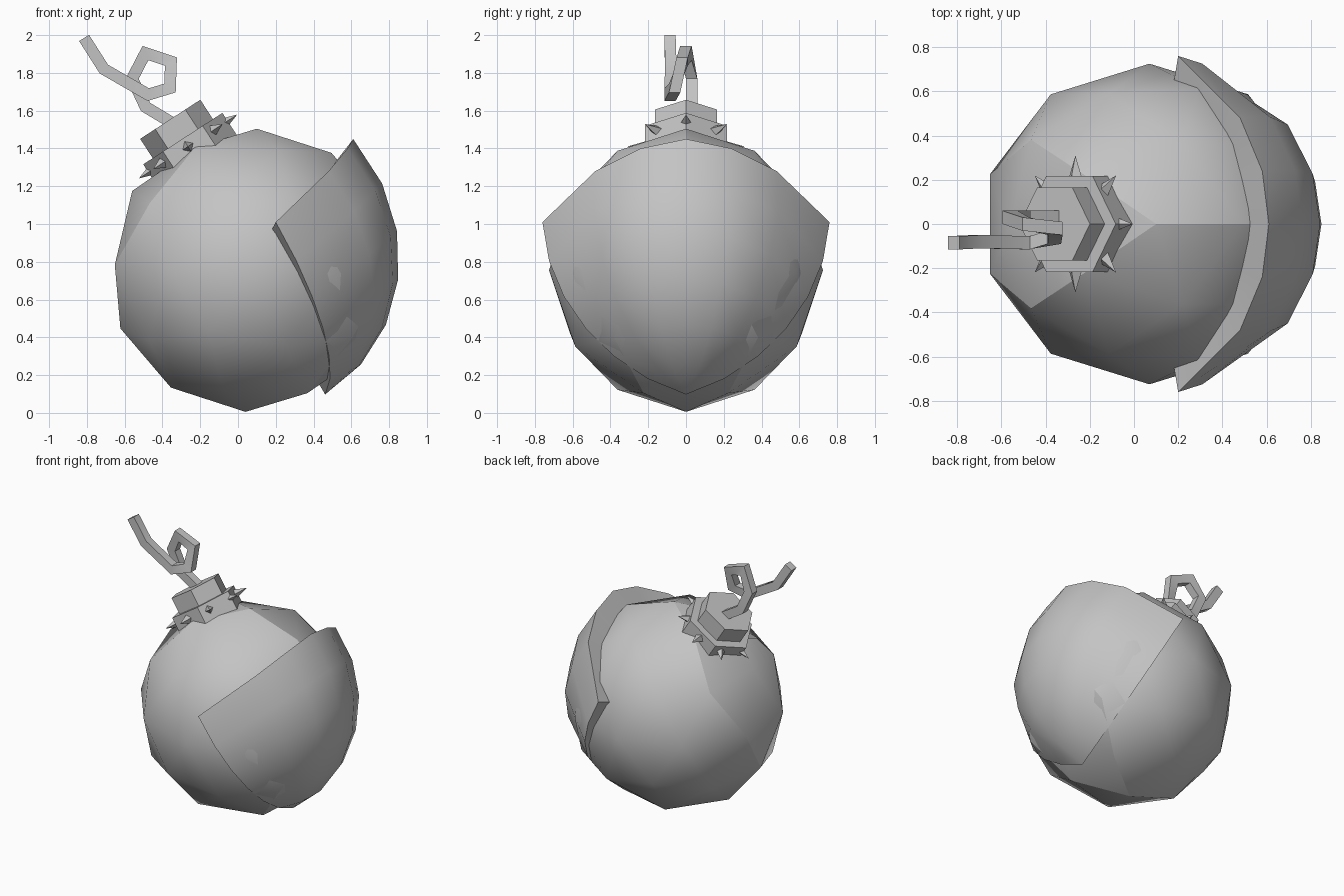
import bpy, bmesh, math
from mathutils import Vector, Matrix

cube = bpy.data.objects.get("Cube")
if cube:
    bpy.data.objects.remove(cube, do_unlink=True)

grey = bpy.data.materials.new("plain_grey")
grey.use_nodes = True
grey.diffuse_color = (0.55, 0.55, 0.55, 1)
grey.node_tree.nodes["Principled BSDF"].inputs["Base Color"].default_value = (0.55, 0.55, 0.55, 1)


def finish(bm, name, smooth=None):
    """Turn a bmesh into a named, coloured object."""
    mesh = bpy.data.meshes.new(name)
    bm.to_mesh(mesh)
    bm.free()
    mesh.materials.append(grey)
    obj = bpy.data.objects.new(name, mesh)
    bpy.context.collection.objects.link(obj)
    if smooth:
        bpy.ops.object.select_all(action='DESELECT')
        obj.select_set(True)
        bpy.context.view_layer.objects.active = obj
        bpy.ops.object.shade_smooth_by_angle(angle=math.radians(smooth))
    return obj


CENTRE = Vector((0.07, 0, 0.755))

# Faceted round body, leaning very slightly
bm = bmesh.new()
bmesh.ops.create_icosphere(
    bm, subdivisions=2, radius=1,
    matrix=Matrix.Translation(CENTRE) @ Matrix.Rotation(math.radians(2.3), 4, 'Y')
    @ Matrix.Diagonal((0.76, 0.725, 0.75, 1)))
finish(bm, "round_body", 22.8)

# Raised shell: columns run from the flared rim down to one point below
rim = [(0.61, 0, 1.45, 0.765), (0.58, 0.24, 1.40, 0.765),
       (0.48, 0.48, 1.28, 0.755), (0.20, 0.76, 1.01, 0.70)]
rim = [(x, -y, z, b) for x, y, z, b in rim[:0:-1]] + rim
foot = (Vector((0.46, 0, 0.10)) - CENTRE).normalized()
ROWS = 6
bm = bmesh.new()
grid = []
for x, y, z, base in rim:
    start = Vector((x, y, z)) - CENTRE
    top, r0 = start.normalized(), start.length
    angle = top.angle(foot)
    column = [bm.verts.new(CENTRE + top * 0.66)]      # lip tucked into the body
    for i in range(ROWS + 1):
        t = i / ROWS
        d = (top * math.sin((1 - t) * angle) + foot * math.sin(t * angle)) / math.sin(angle)
        r = base + (r0 - base) * (1 - t) ** 3 + (0.765 - base) * t ** 3
        column.append(bm.verts.new(CENTRE + d * r))
    grid.append(column)
# Side skirts, also tucked into the body
for edge, place in ((grid[0], 0), (grid[-1], len(grid) + 1)):
    skirt = [bm.verts.new(CENTRE + (v.co - CENTRE).normalized() * 0.64) for v in edge]
    grid.insert(place, skirt)
for a, b in zip(grid, grid[1:]):
    for i in range(ROWS + 1):
        bm.faces.new((a[i], a[i + 1], b[i + 1], b[i]))
bmesh.ops.remove_doubles(bm, verts=bm.verts, dist=0.0005)
bmesh.ops.recalc_face_normals(bm, faces=bm.faces)
if sum(f.normal.dot(f.calc_center_median() - CENTRE) * f.calc_area() for f in bm.faces) < 0:
    bmesh.ops.reverse_faces(bm, faces=bm.faces)
finish(bm, "raised_shell", 28)

# Tilted neck frame, its origin at the ring of spikes
neck = Matrix.Translation((-0.265, 0, 1.41)) @ Matrix.Rotation(math.radians(-33), 4, 'Y')


def prism(name, radius, low, high):
    """Six-sided block along the neck axis."""
    bm = bmesh.new()
    bmesh.ops.create_cone(bm, cap_ends=True, segments=6, radius1=radius, radius2=radius,
                          depth=high - low,
                          matrix=neck @ Matrix.Translation((0, 0, (low + high) / 2))
                          @ Matrix.Rotation(math.radians(90), 4, 'Z'))
    # Keep a corner on the tilt plane
    far = max(abs(v.co.y) for v in bm.verts)
    if far > radius * 0.95:
        turn = neck @ Matrix.Rotation(math.radians(30), 4, 'Z') @ neck.inverted()
        bmesh.ops.transform(bm, matrix=turn, verts=bm.verts)
    return finish(bm, name)


prism("collar", 0.25, -0.12, 0.05)
prism("cap", 0.19, 0.0, 0.172)

# Spikes around the collar
for k in range(8):
    bm = bmesh.new()
    bmesh.ops.create_cone(bm, cap_ends=True, segments=4, radius1=0.038, radius2=0, depth=0.11,
                          matrix=neck @ Matrix.Rotation(k * math.pi / 4, 4, 'Z')
                          @ Matrix.Translation((0.255, 0, 0))
                          @ Matrix.Rotation(math.pi / 2, 4, 'Y'))
    finish(bm, f"spike_{k + 1}")

# Looped fuse: a square section swept along an angular path
path = [Vector(p) for p in (
    (-0.34, 0.03, 1.53), (-0.49, 0.03, 1.62), (-0.56, 0.03, 1.77), (-0.49, 0.0, 1.905),
    (-0.355, -0.02, 1.86), (-0.36, -0.06, 1.72), (-0.475, -0.085, 1.685),
    (-0.71, -0.08, 1.82), (-0.815, -0.085, 1.985))]
bm = bmesh.new()
rings = []
for i, p in enumerate(path):
    before = path[i] - path[i - 1] if i else path[1] - path[0]
    after = path[i + 1] - path[i] if i + 1 < len(path) else before
    sides = []
    for d in (before, after):
        sides.append(Vector((d.z, 0, -d.x)).normalized())
    n = (sides[0] + sides[1]).normalized()
    n *= 0.031 / n.dot(sides[0])
    depth = Vector((0, 0.03, 0))
    rings.append([bm.verts.new(p + q) for q in (n + depth, n - depth, -n - depth, depth - n)])
for a, b in zip(rings, rings[1:]):
    for k in range(4):
        bm.faces.new((a[k], a[(k + 1) % 4], b[(k + 1) % 4], b[k]))
bm.faces.new(rings[0])
bm.faces.new(rings[-1])
bmesh.ops.recalc_face_normals(bm, faces=bm.faces)
finish(bm, "fuse", 30)
